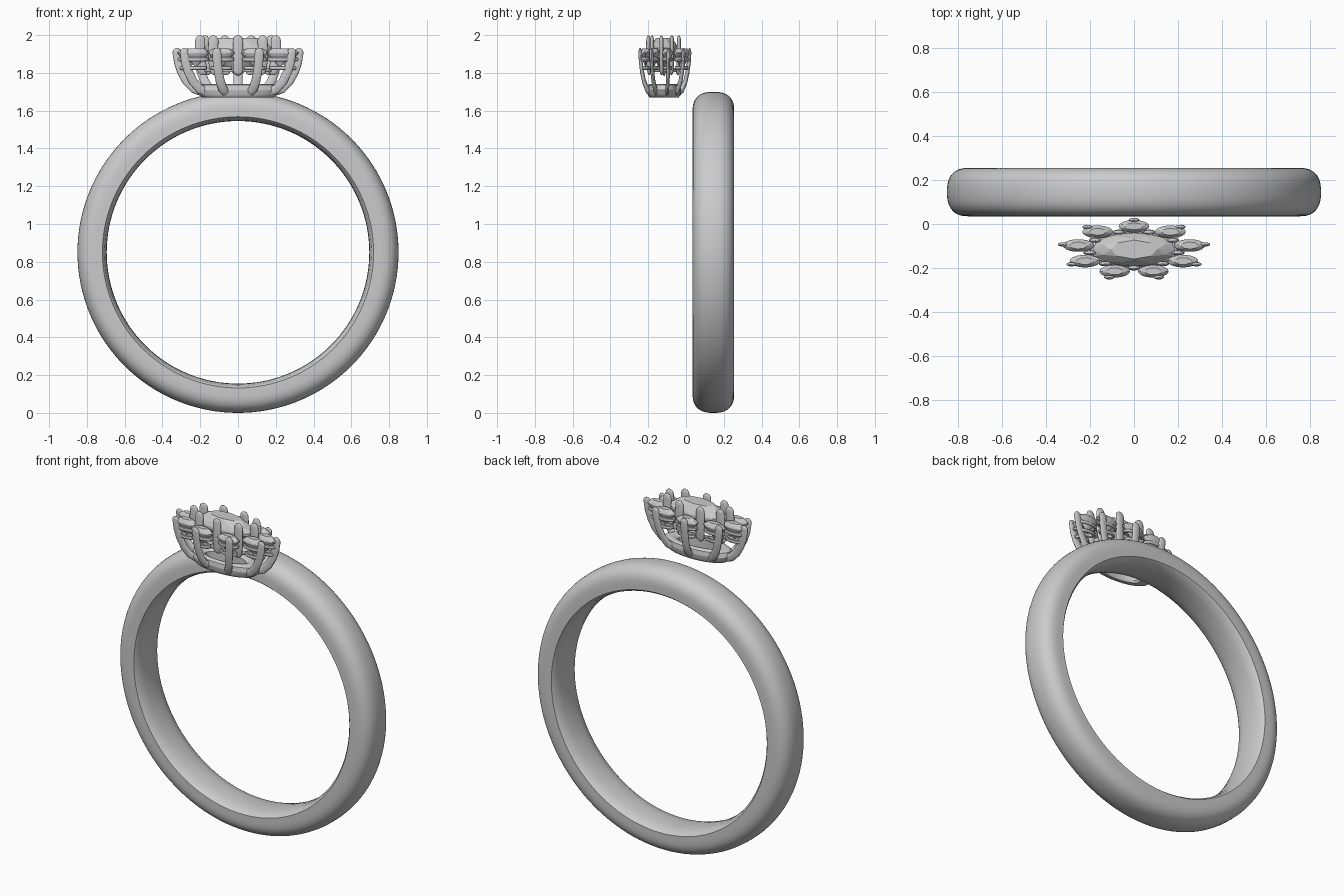
import bpy, bmesh
from math import sin, cos, pi, radians, atan2, copysign

if "Cube" in bpy.data.objects:
    bpy.data.objects.remove(bpy.data.objects["Cube"])

SQUASH, CY = 0.41, -0.116      # the stone cluster is flattened front to back
N = 9                          # stones in the halo


def finish(bm, name, smooth=True, cluster=True):
    bmesh.ops.recalc_face_normals(bm, faces=bm.faces)
    me = bpy.data.meshes.new(name)
    bm.to_mesh(me)
    bm.free()
    ob = bpy.data.objects.new(name, me)
    bpy.context.collection.objects.link(ob)
    if cluster:
        ob.scale = (1, SQUASH, 1)
        ob.location = (0, CY, 0)
    if smooth:
        bpy.ops.object.select_all(action='DESELECT')
        ob.select_set(True)
        bpy.context.view_layer.objects.active = ob
        bpy.ops.object.shade_smooth_by_angle(angle=radians(40))
    return ob


def skin(bm, rings, wrap=False, caps=True):
    loops = [[bm.verts.new(p) for p in r] for r in rings]
    pairs = list(zip(loops, loops[1:])) + ([(loops[-1], loops[0])] if wrap else [])
    for a, b in pairs:
        n = len(a)
        for i in range(n):
            j = (i + 1) % n
            bm.faces.new((a[i], a[j], b[j], b[i]))
    if caps and not wrap:
        bm.faces.new(loops[0])
        bm.faces.new(loops[-1])


def lathe(bm, profile, cx=0, cy=0, seg=32, wrap=False):
    # profile is (radius, z) about a vertical axis
    skin(bm, [[(cx + r * cos(2 * pi * i / seg), cy + r * sin(2 * pi * i / seg), z)
               for i in range(seg)] for r, z in profile], wrap)


def circle(r, z, rad, n=10):
    return [(r + rad * cos(2 * pi * i / n), z + rad * sin(2 * pi * i / n)) for i in range(n)]


def prong(bm, path, rad, ang, seg=12):
    # round wire in a radial plane, with domed ends
    pts = []
    for k, (r, z) in enumerate(path):
        a, b = path[max(k - 1, 0)], path[min(k + 1, len(path) - 1)]
        t = atan2(b[1] - a[1], b[0] - a[0])
        steps = [0]
        if k == 0:
            steps = [-1.4, -1, -.5, 0]
        elif k == len(path) - 1:
            steps = [0, .5, 1, 1.4]
        for s in steps:
            pts.append((r + rad * sin(s) * cos(t), z + rad * sin(s) * sin(t), t, rad * cos(s)))
    rings = []
    for r, z, t, w in pts:
        ring = []
        for i in range(seg):
            u, v = w * cos(2 * pi * i / seg), w * sin(2 * pi * i / seg)
            rr, zz = r - u * sin(t), z + u * cos(t)
            ring.append((rr * cos(ang) - v * sin(ang), rr * sin(ang) + v * cos(ang), zz))
        rings.append(ring)
    skin(bm, rings)


def gem(bm, cx, cy, R, table, girdle, culet, turn=0):
    # faceted stone as the hull of its table, crown, girdle and culet
    def ring(r, z, n, off):
        return [bm.verts.new((cx + r * cos(turn + off + 2 * pi * i / n),
                              cy + r * sin(turn + off + 2 * pi * i / n), z)) for i in range(n)]
    h = (table - girdle)
    vs = ring(R * .56, table, 8, 0) + ring(R * .82, girdle + h * .58, 8, pi / 8)
    vs += ring(R, girdle + h * .12, 16, 0) + ring(R, girdle - h * .12, 16, 0)
    vs.append(bm.verts.new((cx, cy, culet)))
    bmesh.ops.convex_hull(bm, input=vs)


# band: comfort-fit section swept round the y axis
section = []
for i in range(25):
    a = pi * i / 24
    c, s = cos(a), sin(a)
    section.append((copysign(abs(c) ** .8, c) * .11, .75 + .10 * max(s, 0) ** .8))
section += [(-.11, .718), (-.095, .706), (-.05, .697), (0, .695), (.05, .697), (.095, .706), (.11, .718)]
bm = bmesh.new()
skin(bm, [[(r * cos(2 * pi * k / 128), .145 + y, .85 + r * sin(2 * pi * k / 128))
           for y, r in section] for k in range(128)], wrap=True)
finish(bm, "band", cluster=False)

# base ring under the setting
bm = bmesh.new()
lathe(bm, [(.13, 1.68), (.14, 1.67), (.19, 1.67), (.21, 1.685), (.22, 1.71),
           (.21, 1.735), (.19, 1.742), (.15, 1.742), (.13, 1.73)], seg=48, wrap=True)
finish(bm, "base_ring")

# centre stone
bm = bmesh.new()
gem(bm, 0, 0, .187, 1.985, 1.925, 1.78, radians(90))
finish(bm, "centre_stone", smooth=False)

# rails behind the inner prongs
bm = bmesh.new()
lathe(bm, circle(.185, 1.885, .014), seg=48, wrap=True)
lathe(bm, circle(.175, 1.815, .012), seg=48, wrap=True)
finish(bm, "inner_rails")

# halo stones with their small seats, and both sets of prongs
stones, seats, outer, inner = (bmesh.new() for _ in range(4))
for k in range(N):
    a = radians(90 + 40 * k)
    x, y = .257 * cos(a), .257 * sin(a)
    gem(stones, x, y, .07, 1.93, 1.905, 1.83, a)
    lathe(seats, circle(.057, 1.872, .011, 8), x, y, 20, True)
    lathe(seats, circle(.047, 1.825, .011, 8), x, y, 20, True)
    prong(outer, [(.19, 1.70), (.235, 1.715), (.275, 1.755), (.303, 1.805),
                  (.32, 1.855), (.328, 1.908)], .024, a)
    prong(inner, [(.19, 1.815), (.203, 1.86), (.206, 1.92), (.203, 1.972)], .027, a + radians(20))
finish(stones, "halo_stones", smooth=False)
finish(seats, "halo_seats")
finish(outer, "outer_prongs")
finish(inner, "inner_prongs")
